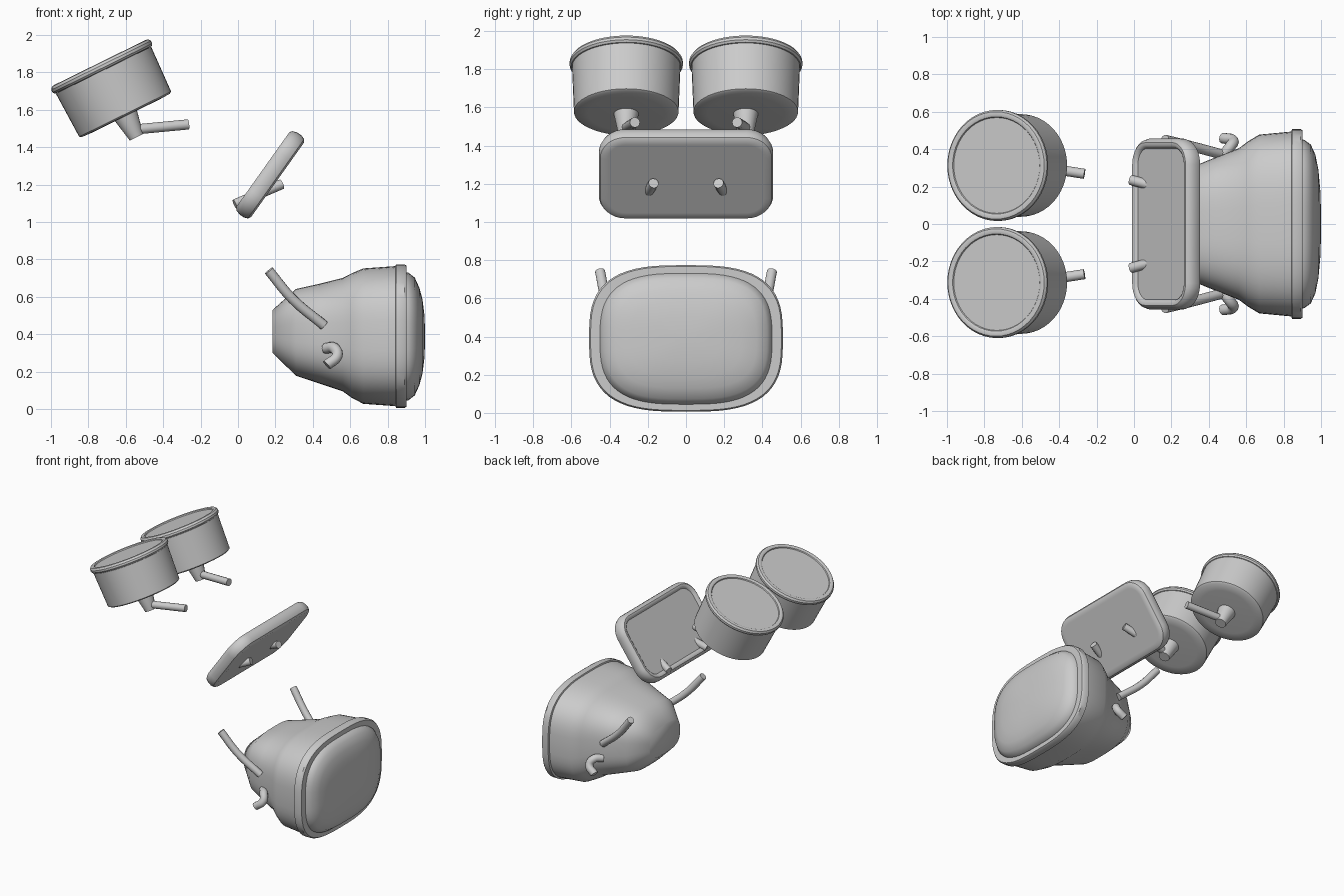
import bpy, bmesh
from math import cos, sin, pi, radians
from mathutils import Vector, Matrix

if "Cube" in bpy.data.objects:
    bpy.data.objects.remove(bpy.data.objects["Cube"])

grey = bpy.data.materials.new("plain grey")
grey.use_nodes = True
grey.diffuse_color = (0.6, 0.6, 0.6, 1)
grey.node_tree.nodes["Principled BSDF"].inputs["Base Color"].default_value = grey.diffuse_color


def finish(obj, angle=35):
    obj.data.materials.append(grey)
    bpy.ops.object.select_all(action='DESELECT')
    obj.select_set(True)
    bpy.context.view_layer.objects.active = obj
    if obj.type == 'CURVE':
        bpy.ops.object.convert(target='MESH')
    bpy.ops.object.shade_smooth_by_angle(angle=radians(angle))


def loft(name, rings, matrix=Matrix(), angle=35):
    """Skin a list of equal-length closed rings and cap both ends."""
    bm = bmesh.new()
    loops = [[bm.verts.new(p) for p in ring] for ring in rings]
    for a, b in zip(loops, loops[1:]):
        for i in range(len(a)):
            j = (i + 1) % len(a)
            bm.faces.new((a[i], a[j], b[j], b[i]))
    bm.faces.new(loops[0][::-1])
    bm.faces.new(loops[-1])
    bmesh.ops.recalc_face_normals(bm, faces=bm.faces)
    mesh = bpy.data.meshes.new(name)
    bm.to_mesh(mesh)
    bm.free()
    obj = bpy.data.objects.new(name, mesh)
    obj.matrix_world = matrix
    bpy.context.collection.objects.link(obj)
    finish(obj, angle)
    return obj


def tube(name, points, radius, side):
    """Round rod through points, mirrored across y by side."""
    curve = bpy.data.curves.new(name, 'CURVE')
    curve.dimensions = '3D'
    curve.bevel_depth = radius
    curve.bevel_resolution = 4
    curve.use_fill_caps = True
    spline = curve.splines.new('BEZIER')
    spline.bezier_points.add(len(points) - 1)
    for bp, (x, y, z) in zip(spline.bezier_points, points):
        bp.co = (x, y * side, z)
        bp.handle_left_type = bp.handle_right_type = 'AUTO'
    obj = bpy.data.objects.new(name, curve)
    bpy.context.collection.objects.link(obj)
    finish(obj)


def circle(r, z, n=48):
    return [(r * cos(2 * pi * i / n), r * sin(2 * pi * i / n), z) for i in range(n)]


def squircle(x, z, a, b, n=64, power=2 / 3):
    """Soft rectangle in the y-z plane."""
    pts = []
    for i in range(n):
        c, s = cos(2 * pi * i / n), sin(2 * pi * i / n)
        pts.append((x, a * abs(c) ** power * (1 if c > 0 else -1),
                    z + b * abs(s) ** power * (1 if s > 0 else -1)))
    return pts


def rounded(a, b, r, z, steps=8):
    """Rounded rectangle in the x-y plane."""
    pts = []
    for k, (sx, sy) in enumerate(((1, 1), (-1, 1), (-1, -1), (1, -1))):
        for i in range(steps + 1):
            t = pi / 2 * (k + i / steps)
            pts.append((sx * (a - r) + r * cos(t), sy * (b - r) + r * sin(t), z))
    return pts


# Lamp shell: x, centre height, half width, half height
shell = [(0.185, 0.415, 0.19, 0.115), (0.31, 0.41, 0.305, 0.232),
         (0.44, 0.403, 0.358, 0.268), (0.56, 0.398, 0.405, 0.303),
         (0.61, 0.393, 0.442, 0.334), (0.67, 0.39, 0.478, 0.362),
         (0.85, 0.39, 0.495, 0.375)]
loft("lamp_shell", [squircle(*s) for s in shell], angle=50)

# Lamp rim and domed lens
rim = [(0.84, 0.49, 0.37), (0.845, 0.508, 0.384), (0.89, 0.508, 0.384),
       (0.902, 0.5, 0.377), (0.902, 0.44, 0.335)]
loft("lamp_rim", [squircle(x, 0.39, a, b) for x, a, b in rim])
lens = [(0.89, 0.452, 0.345), (0.91, 0.45, 0.342), (0.945, 0.425, 0.315),
        (0.97, 0.37, 0.26), (0.986, 0.29, 0.2), (0.996, 0.18, 0.12), (1.0, 0.06, 0.04)]
loft("lamp_lens", [squircle(x, 0.388, a, b) for x, a, b in lens], angle=50)

# Tilted plate with rounded edge and inset panel
lean = Matrix.Translation((0.172, 0, 1.253)) @ Matrix.Rotation(radians(-54.6), 4, 'Y')
edge = [(0.05, -0.048), (0.025, -0.048), (0.008, -0.038), (0, -0.018), (0, 0.012),
        (0.008, 0.036), (0.022, 0.048), (0.036, 0.048), (0.048, 0.04), (0.052, 0.032)]
loft("plate", [rounded(0.268 - d, 0.457 - d, 0.14 - d, z) for d, z in edge], lean)

# Drum profile: radius, height along its axis
drum = [(0.2, -0.003), (0.262, 0), (0.274, 0.008), (0.284, 0.27)]
drum_rim = [(0.27, 0.27), (0.289, 0.272), (0.297, 0.283), (0.297, 0.298),
            (0.287, 0.312), (0.272, 0.315), (0.26, 0.31), (0.256, 0.303)]
stub = [(0.066, 0.02), (0.064, -0.01), (0.04, -0.13)]

for side, word in ((1, "left"), (-1, "right")):
    tilt = Matrix.Translation((-0.6, 0.313 * side, 1.57)) @ Matrix.Rotation(radians(-26.2), 4, 'Y')
    loft(word + "_drum", [circle(r, z) for r, z in drum], tilt)
    loft(word + "_drum_rim", [circle(r, z) for r, z in drum_rim], tilt)
    loft(word + "_drum_stub", [circle(r, z, 24) for r, z in stub], tilt)
    tube(word + "_drum_rod", [(-0.55, 0.313, 1.495), (-0.265, 0.268, 1.522)], 0.027, side)
    tube(word + "_plate_peg", [(-0.017, 0.235, 1.095), (0.235, 0.17, 1.203)], 0.027, side)
    tube(word + "_lamp_arm", [(0.165, 0.45, 0.74), (0.29, 0.42, 0.59), (0.46, 0.375, 0.447)],
         0.027, side)
    tube(word + "_lamp_hook", [(0.47, 0.36, 0.325), (0.515, 0.415, 0.325),
                               (0.53, 0.445, 0.285), (0.475, 0.46, 0.235)], 0.029, side)
